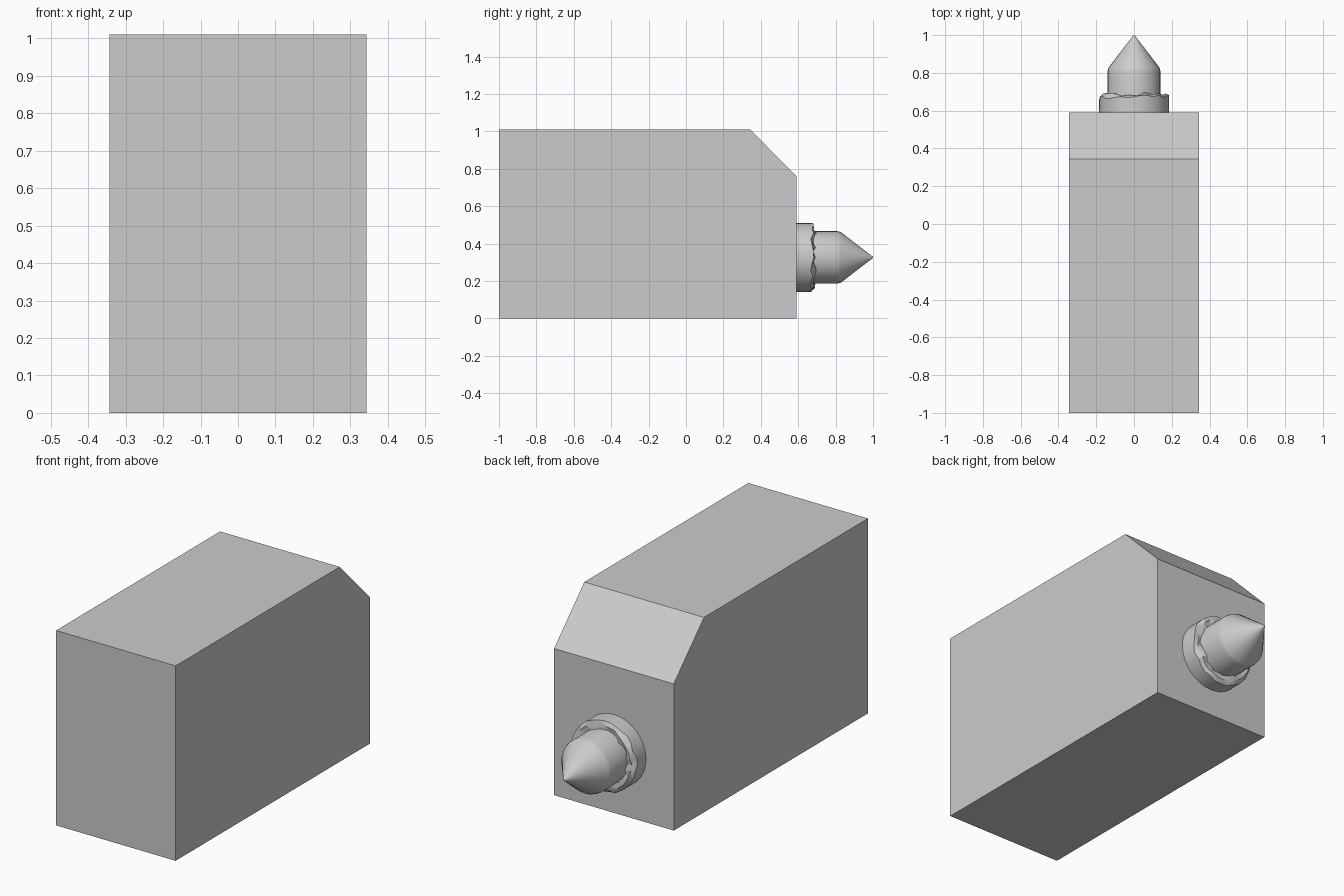
import bpy, bmesh, math, random

if "Cube" in bpy.data.objects:
    bpy.data.objects.remove(bpy.data.objects["Cube"])

random.seed(4)


def finish(name, bm):
    bmesh.ops.recalc_face_normals(bm, faces=bm.faces)
    mesh = bpy.data.meshes.new(name)
    bm.to_mesh(mesh)
    bm.free()
    obj = bpy.data.objects.new(name, mesh)
    bpy.context.collection.objects.link(obj)
    return obj


def smooth(obj, angle):
    bpy.ops.object.select_all(action='DESELECT')
    obj.select_set(True)
    bpy.context.view_layer.objects.active = obj
    bpy.ops.object.shade_smooth_by_angle(angle=math.radians(angle))


def lathe_y(name, profile, z, sides=32):
    """Spin (radius, y, jitter) points around a y axis at height z."""
    bm = bmesh.new()
    rings = []
    for r, y, jitter in profile:
        ring = []
        for i in range(sides):
            a = 2 * math.pi * i / sides
            dy = random.uniform(-jitter, jitter)
            ring.append(bm.verts.new((r * math.cos(a), y + dy, z + r * math.sin(a))))
        rings.append(ring)
    for a, b in zip(rings, rings[1:]):
        for i in range(sides):
            j = (i + 1) % sides
            bm.faces.new((a[i], a[j], b[j], b[i]))
    bm.faces.new(rings[0])
    bm.faces.new(rings[-1])
    return finish(name, bm)


# Block body with one sloped upper back edge
bm = bmesh.new()
outline = [(-1, 0), (0.59, 0), (0.59, 0.76), (0.343, 1.01), (-1, 1.01)]
face = bm.faces.new([bm.verts.new((-0.343, y, z)) for y, z in outline])
side = bmesh.ops.extrude_face_region(bm, geom=[face])
moved = [g for g in side['geom'] if isinstance(g, bmesh.types.BMVert)]
bmesh.ops.translate(bm, verts=moved, vec=(0.686, 0, 0))
finish("body", bm)

# Collar with a ragged outer rim
collar = lathe_y("collar", [(0.184, 0.585, 0), (0.184, 0.672, 0.013),
                            (0.165, 0.685, 0.008), (0.138, 0.685, 0.014)], 0.326)
smooth(collar, 30)

# Round barrel ending in a cone point
nozzle = lathe_y("pointed_nozzle", [(0.14, 0.585, 0), (0.14, 0.81, 0),
                                    (0.135, 0.828, 0), (0.003, 1.0, 0)], 0.326)
smooth(nozzle, 40)
